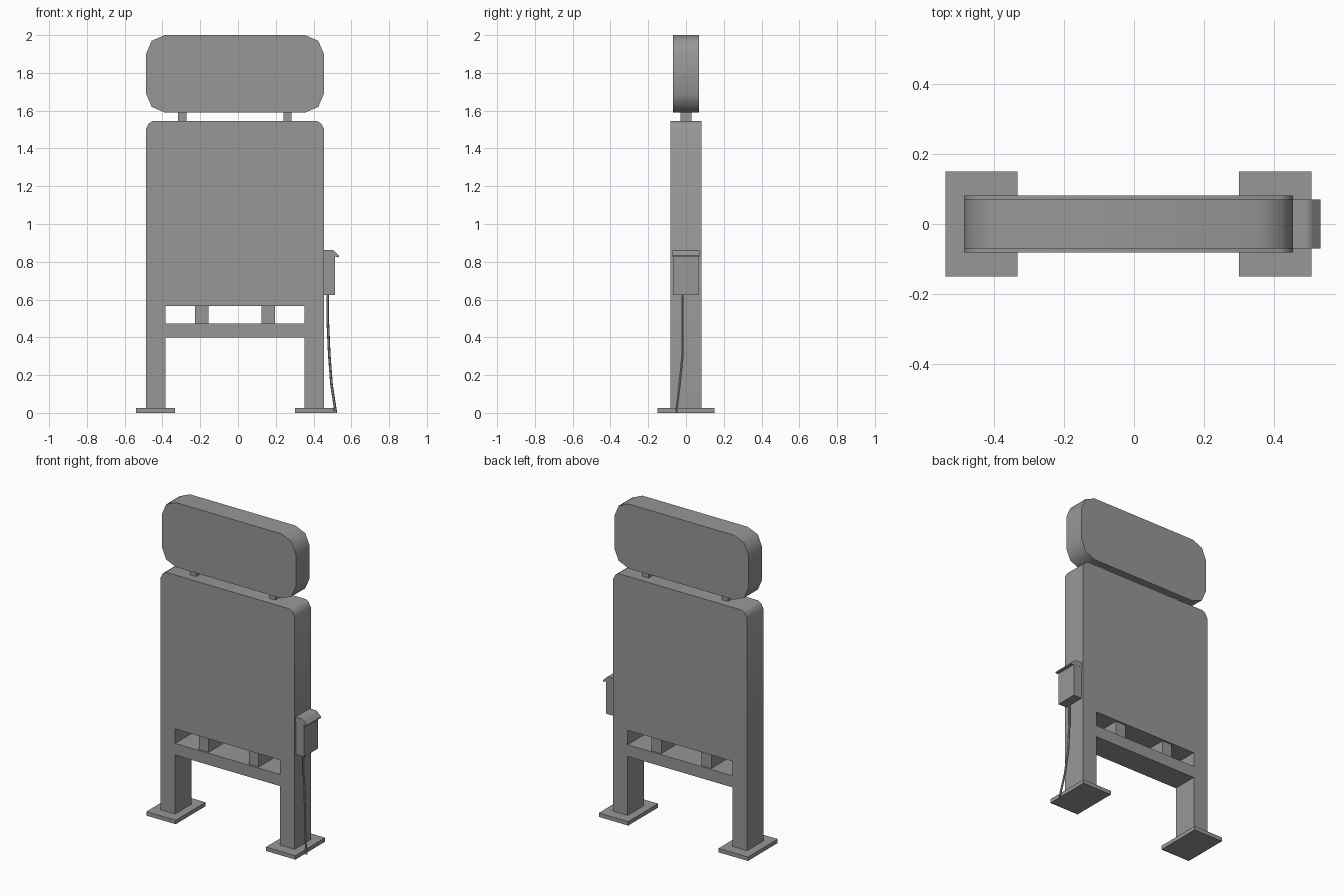
import bpy, bmesh, math
from mathutils import Vector

default = bpy.data.objects.get("Cube")
if default:
    bpy.data.objects.remove(default, do_unlink=True)

GREY = (0.31, 0.31, 0.31, 1)
mat = bpy.data.materials.new("plain grey")
mat.use_nodes = True
mat.diffuse_color = GREY
bsdf = next(n for n in mat.node_tree.nodes if n.type == "BSDF_PRINCIPLED")
bsdf.inputs["Base Color"].default_value = GREY


def select_only(ob):
    bpy.ops.object.select_all(action="DESELECT")
    ob.select_set(True)
    bpy.context.view_layer.objects.active = ob


def prism(name, points, depth):
    """Extrude an x-z outline symmetrically along y."""
    bm = bmesh.new()
    face = bm.faces.new([bm.verts.new((x, -depth / 2, z)) for x, z in points])
    ext = bmesh.ops.extrude_face_region(bm, geom=[face])
    moved = [g for g in ext["geom"] if isinstance(g, bmesh.types.BMVert)]
    bmesh.ops.translate(bm, verts=moved, vec=(0, depth, 0))
    bmesh.ops.recalc_face_normals(bm, faces=bm.faces)
    mesh = bpy.data.meshes.new(name)
    bm.to_mesh(mesh)
    bm.free()
    mesh.materials.append(mat)
    ob = bpy.data.objects.new(name, mesh)
    bpy.context.collection.objects.link(ob)
    return ob


def box(name, x0, x1, z0, z1, depth):
    return prism(name, [(x0, z0), (x1, z0), (x1, z1), (x0, z1)], depth)


def smooth(ob):
    select_only(ob)
    bpy.ops.object.shade_smooth_by_angle(angle=math.radians(50))


LEFT, RIGHT = -0.487, 0.455
MID = (LEFT + RIGHT) / 2
HALF = (RIGHT - LEFT) / 2

# Main panel with legs, as one outline
half_outline = [(HALF - 0.102, 0.40), (HALF - 0.102, 0.02), (HALF, 0.02),
                (HALF, 1.503), (HALF - 0.015, 1.532), (HALF - 0.035, 1.545)]
outline = [(MID + x, z) for x, z in half_outline]
outline += [(MID - x, z) for x, z in reversed(half_outline)]
panel = prism("main_panel", outline, 0.163)

# Wide slot above the crossbar
cutter = box("slot_cutter", MID - HALF + 0.102, MID + HALF - 0.102, 0.474, 0.566, 0.5)
cutter.hide_render = True
cut = panel.modifiers.new("slot", "BOOLEAN")
cut.operation = "DIFFERENCE"
cut.solver = "EXACT"
cut.object = cutter
select_only(panel)
bpy.ops.object.modifier_apply(modifier="slot")
bpy.data.objects.remove(cutter, do_unlink=True)
smooth(panel)

# Rounded head board
corner = [(0.10, 0), (0.03, 0.03), (0, 0.10)]
head = []
for sx, sz in ((1, 1), (1, -1), (-1, -1), (-1, 1)):
    pts = [(MID + sx * (HALF - dx), 1.795 + sz * (0.205 - dz)) for dx, dz in corner]
    head += pts if sx * sz > 0 else pts[::-1]
smooth(prism("head_board", head, 0.139))

# Mirrored parts: slot posts, head connectors, foot plates
for side, s in (("right", -1), ("left", 1)):
    for part, cx, w, z0, z1, depth in (
            ("slot_post", 0.176, 0.07, 0.47, 0.57, 0.14),
            ("head_connector", 0.279, 0.043, 1.54, 1.595, 0.06),
            ("foot_plate", 0.421, 0.207, 0, 0.025, 0.30)):
        x = MID + s * cx
        box(f"{part}_{side}", x - w / 2, x + w / 2, z0, z1, depth)

# Side box and its sloping lid
box("side_box", 0.455, 0.514, 0.624, 0.845, 0.139)
prism("side_box_lid", [(0.455, 0.83), (0.512, 0.83), (0.522, 0.825), (0.535, 0.825),
                       (0.535, 0.832), (0.508, 0.858), (0.498, 0.863),
                       (0.455, 0.863)], 0.141)

# Cable from the side box to the ground
path = [(0.475, -0.018, 0.63), (0.476, -0.018, 0.47), (0.483, -0.018, 0.31),
        (0.495, -0.034, 0.15), (0.518, -0.052, 0.0)]
bm = bmesh.new()
rings = []
for p in path:
    rings.append([bm.verts.new(Vector(p) + Vector((math.cos(a), math.sin(a), 0)) * 0.007)
                  for a in (math.tau * i / 6 for i in range(6))])
for a, b in zip(rings, rings[1:]):
    for i in range(6):
        j = (i + 1) % 6
        bm.faces.new((a[i], a[j], b[j], b[i]))
bm.faces.new(rings[0])
bm.faces.new(rings[-1])
bmesh.ops.recalc_face_normals(bm, faces=bm.faces)
mesh = bpy.data.meshes.new("cable")
bm.to_mesh(mesh)
bm.free()
mesh.materials.append(mat)
cable = bpy.data.objects.new("cable", mesh)
bpy.context.collection.objects.link(cable)
smooth(cable)
